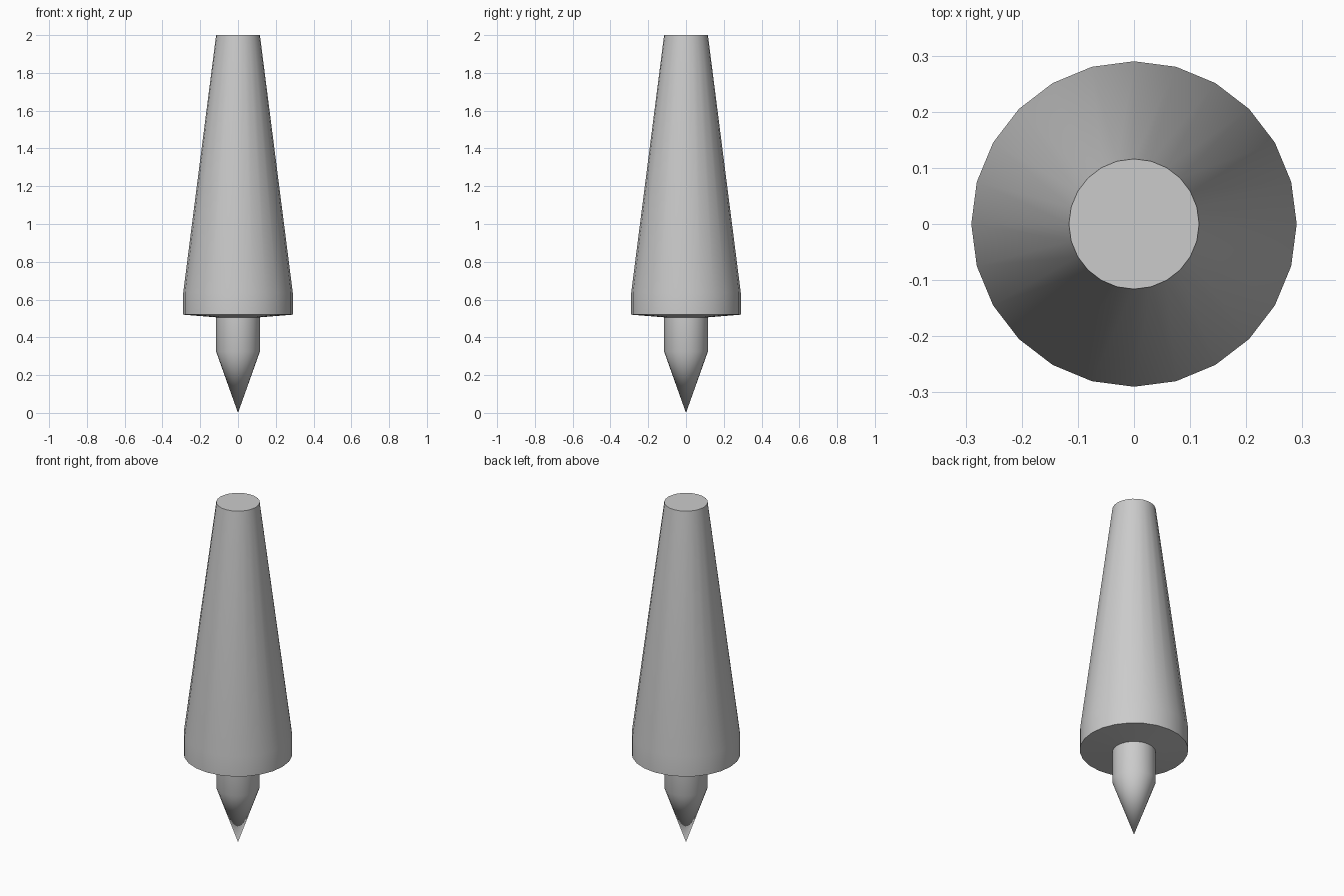
import bpy
import bmesh
from math import radians

SIDES = 24

cube = bpy.data.objects.get("Cube")
if cube:
    bpy.data.objects.remove(cube, do_unlink=True)

# Plain grey metal
grey = bpy.data.materials.new("grey metal")
grey.use_nodes = True
colour = (0.6, 0.6, 0.6, 1)
grey.diffuse_color = colour
grey.node_tree.nodes["Principled BSDF"].inputs["Base Color"].default_value = colour


def turned_part(name, profile):
    """Revolve a (radius, height) profile listed from bottom to top."""
    bm = bmesh.new()
    points = [bm.verts.new((r, 0, z)) for r, z in profile]
    edges = [bm.edges.new(pair) for pair in zip(points, points[1:])]
    bmesh.ops.spin(bm, geom=points + edges, cent=(0, 0, 0), axis=(0, 0, 1),
                   angle=radians(360), steps=SIDES, use_duplicate=False)
    bmesh.ops.remove_doubles(bm, verts=bm.verts, dist=0.0001)
    # Close the flat end
    bmesh.ops.holes_fill(bm, edges=[e for e in bm.edges if e.is_boundary], sides=0)
    bmesh.ops.recalc_face_normals(bm, faces=bm.faces)
    mesh = bpy.data.meshes.new(name)
    bm.to_mesh(mesh)
    bm.free()
    mesh.materials.append(grey)
    part = bpy.data.objects.new(name, mesh)
    bpy.context.collection.objects.link(part)
    bpy.ops.object.select_all(action="DESELECT")
    part.select_set(True)
    bpy.context.view_layer.objects.active = part
    bpy.ops.object.shade_smooth_by_angle(angle=radians(30))


# Tapered shank with collar, stepping in to the pointed tip
turned_part("tapered_center", [
    (0, 0), (0.116, 0.325), (0.116, 0.506),
    (0.29, 0.52), (0.29, 0.637), (0.116, 2.0),
])
